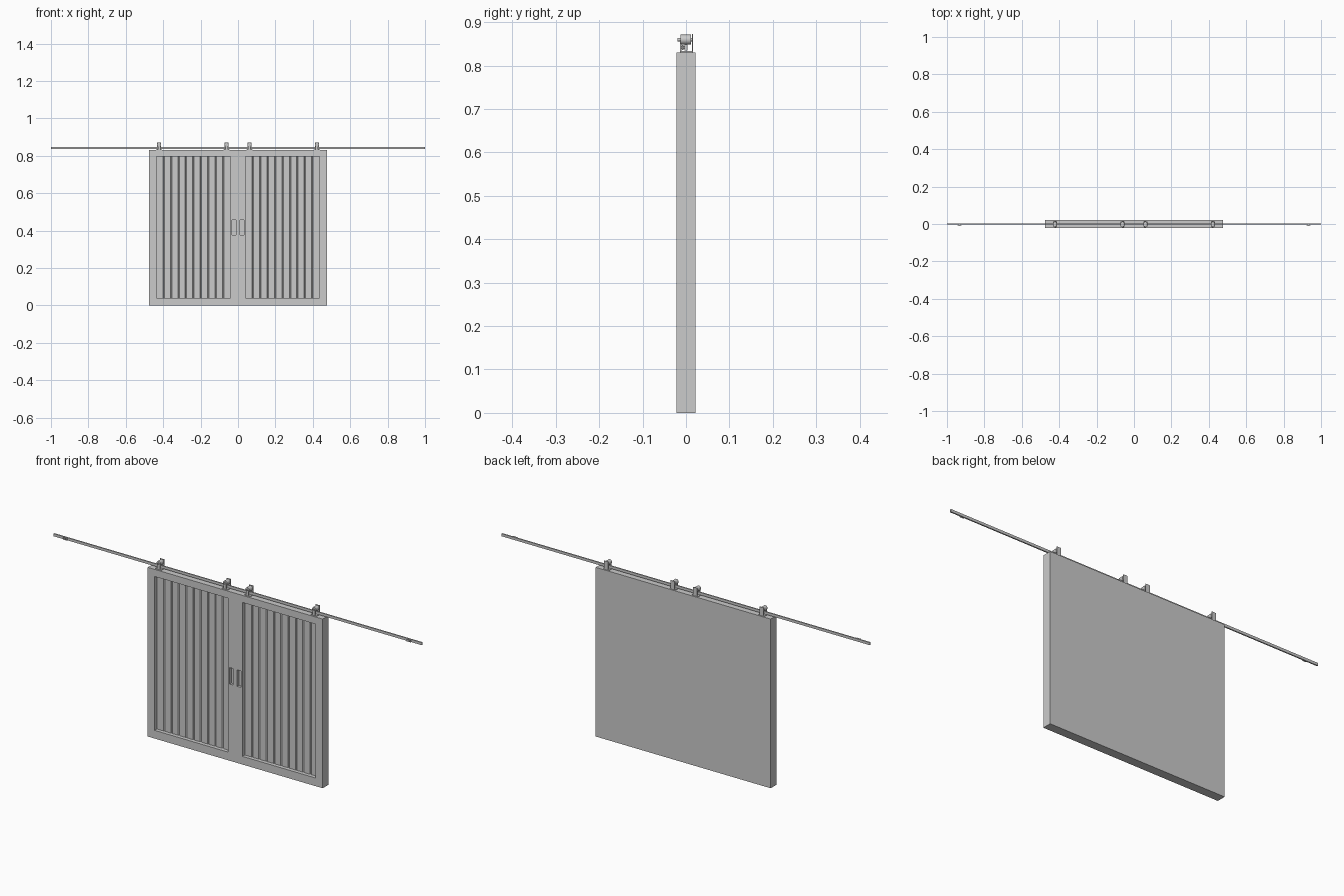
import bpy, bmesh, math
from mathutils import Matrix

if "Cube" in bpy.data.objects:
    bpy.data.objects.remove(bpy.data.objects["Cube"])

grey = bpy.data.materials.new("plain_grey")
grey.diffuse_color = (0.6, 0.6, 0.6, 1)
grey.use_nodes = True
grey.node_tree.nodes["Principled BSDF"].inputs["Base Color"].default_value = grey.diffuse_color


def finish(name, bm):
    bmesh.ops.recalc_face_normals(bm, faces=bm.faces)
    me = bpy.data.meshes.new(name)
    bm.to_mesh(me)
    bm.free()
    me.materials.append(grey)
    ob = bpy.data.objects.new(name, me)
    bpy.context.collection.objects.link(ob)
    return ob


def add_box(bm, x0, x1, y0, y1, z0, z1):
    m = Matrix.Translation(((x0 + x1) / 2, (y0 + y1) / 2, (z0 + z1) / 2))
    bmesh.ops.create_cube(bm, size=1, matrix=m @ Matrix.Diagonal((x1 - x0, y1 - y0, z1 - z0, 1)))


def add_disc(bm, x, y0, y1, z, r, n=20):
    m = Matrix.Translation((x, (y0 + y1) / 2, z)) @ Matrix.Rotation(math.pi / 2, 4, 'X')
    bmesh.ops.create_cone(bm, cap_ends=True, segments=n, radius1=r, radius2=r,
                          depth=y1 - y0, matrix=m)


def add_prism(bm, points, vec):
    face = bm.faces.new([bm.verts.new(p) for p in points])
    ext = bmesh.ops.extrude_face_region(bm, geom=[face], use_keep_orig=True)
    verts = [g for g in ext["geom"] if isinstance(g, bmesh.types.BMVert)]
    bmesh.ops.translate(bm, verts=verts, vec=vec)


# Double door slab
bm = bmesh.new()
add_box(bm, -0.475, 0.475, -0.022, 0.022, 0, 0.83)
doors = finish("double_door", bm)

# Cutter: recessed panels with V-grooved planks, and recessed finger pulls
bm = bmesh.new()
planks, floor = 10, -0.004
for side in (-1, 1):
    a, b = 0.04, 0.437
    w = (b - a) / planks
    back = [(a, floor)]
    for i in range(1, planks):
        x = a + i * w
        back += [(x - 0.004, floor), (x, floor + 0.004), (x + 0.004, floor)]
    back.append((b, floor))
    outline = [(b, -0.05), (a, -0.05)] + back
    add_prism(bm, [(side * x, y, 0.04) for x, y in outline], (0, 0, 0.755))
    x0, x1 = sorted((side * 0.011, side * 0.031))
    add_box(bm, x0, x1, -0.05, -0.008, 0.376, 0.457)
cutter = finish("recess_cutter", bm)
cutter.hide_render = True

mod = doors.modifiers.new("recesses", 'BOOLEAN')
mod.operation, mod.solver, mod.object = 'DIFFERENCE', 'EXACT', cutter
bpy.context.view_layer.objects.active = doors
doors.select_set(True)
bpy.ops.object.modifier_apply(modifier=mod.name)
bpy.data.objects.remove(cutter)

# Sliding rail
bm = bmesh.new()
add_box(bm, -1, 1, -0.003, 0.003, 0.835, 0.848)
finish("rail", bm)

# End stops in front of the rail
for side in (-1, 1):
    bm = bmesh.new()
    c = side * 0.933
    add_box(bm, c - 0.011, c + 0.011, -0.009, -0.006, 0.836, 0.847)
    add_box(bm, c - 0.005, c + 0.005, -0.012, -0.003, 0.838, 0.845)
    finish("end_stop", bm)

# Roller hangers: foot, front and back straps, wheel and axle
for x in (-0.422, -0.061, 0.061, 0.422):
    bm = bmesh.new()
    add_box(bm, x - 0.016, x + 0.016, -0.014, 0.016, 0.829, 0.833)
    add_box(bm, x - 0.007, x + 0.007, -0.014, -0.010, 0.832, 0.858)
    add_box(bm, x - 0.011, x + 0.011, 0.0135, 0.0165, 0.832, 0.872)
    finish("hanger_bracket", bm)
    bm = bmesh.new()
    add_disc(bm, x, -0.013, 0.011, 0.8595, 0.0115)
    add_disc(bm, x, -0.020, 0.015, 0.8595, 0.004, 12)
    wheel = finish("roller_wheel", bm)
    bpy.ops.object.select_all(action='DESELECT')
    wheel.select_set(True)
    bpy.context.view_layer.objects.active = wheel
    bpy.ops.object.shade_smooth_by_angle(angle=math.radians(35))
